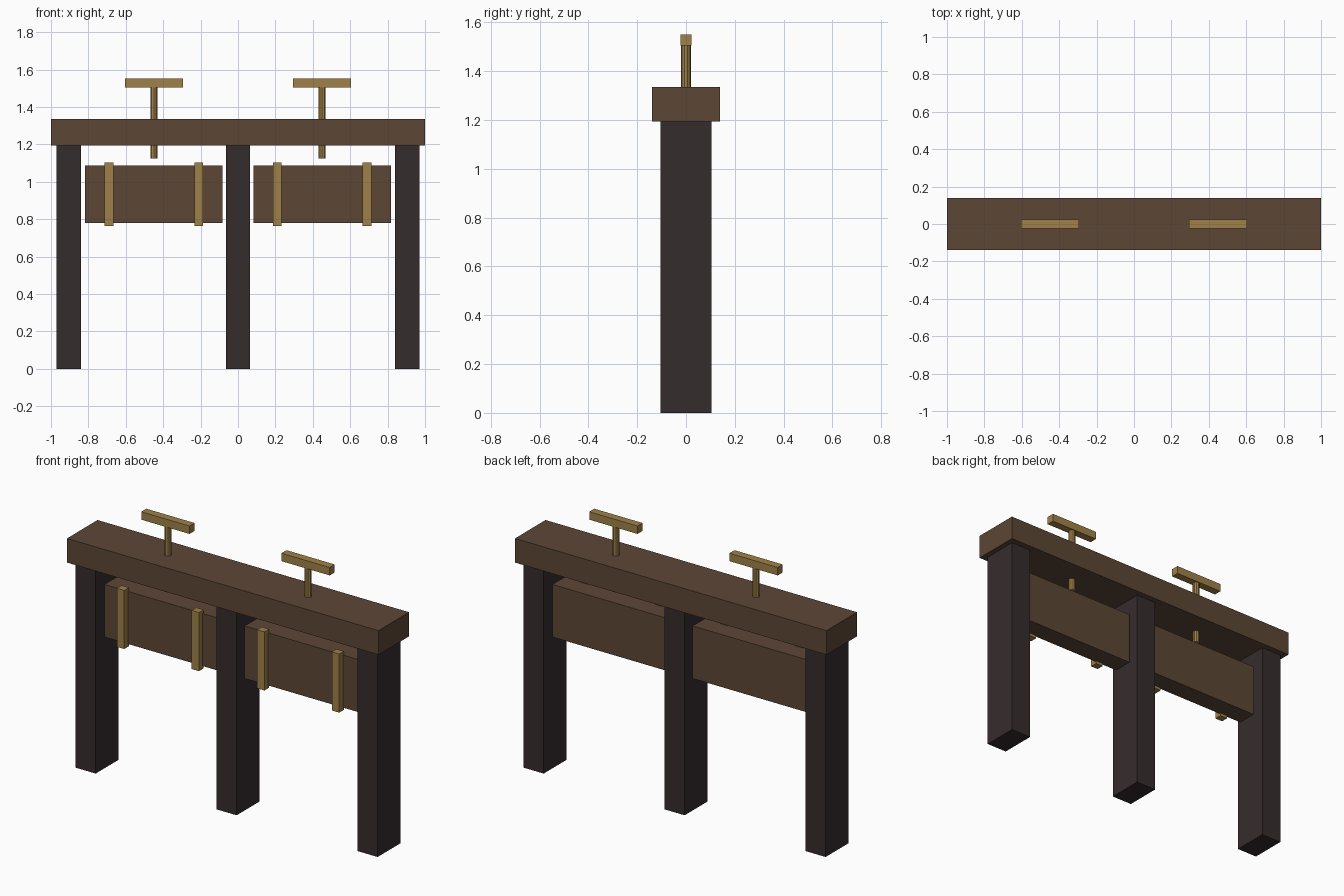
import bpy

cube = bpy.data.objects.get("Cube")
if cube:
    bpy.data.objects.remove(cube, do_unlink=True)


def make_material(name, rgb):
    mat = bpy.data.materials.new(name)
    mat.use_nodes = True
    color = (*rgb, 1.0)
    mat.diffuse_color = color
    mat.node_tree.nodes["Principled BSDF"].inputs["Base Color"].default_value = color
    return mat


wood = make_material("brown wood", (0.107, 0.062, 0.036))
dark_wood = make_material("dark wood", (0.036, 0.025, 0.026))
brass = make_material("brass", (0.35, 0.22, 0.065))


def finish(name, mat):
    obj = bpy.context.object
    obj.name = obj.data.name = name
    obj.data.materials.append(mat)
    return obj


def box(name, center, size, mat):
    bpy.ops.mesh.primitive_cube_add(size=1, location=center)
    obj = finish(name, mat)
    obj.scale = size
    bpy.ops.object.transform_apply(location=False, rotation=False, scale=True)
    return obj


# Top beam and its three posts
box("top_beam", (0, 0, 1.265), (2, 0.28, 0.14), wood)
for label, x in (("right", -0.905), ("middle", 0), ("left", 0.905)):
    box(label + "_post", (x, 0, 0.5975), (0.13, 0.21, 1.195), dark_wood)

# One press bay on each side of the middle post
for label, x in (("right", -0.45), ("left", 0.45)):
    box(label + "_press_board", (x, 0, 0.933), (0.735, 0.115, 0.305), wood)
    for side, offset in (("outer", 0.24), ("inner", -0.24)):
        strap_x = x + offset * (1 if x > 0 else -1)
        box(f"{label}_{side}_strap", (strap_x, -0.07, 0.934), (0.047, 0.043, 0.34), brass)

    # Screw passing through the beam, with its T handle
    bpy.ops.mesh.primitive_cylinder_add(vertices=10, radius=0.02, depth=0.385,
                                        location=(x, 0, 1.3175))
    finish(label + "_screw", brass)
    box(label + "_screw_handle", (x, 0, 1.528), (0.31, 0.046, 0.046), brass)
